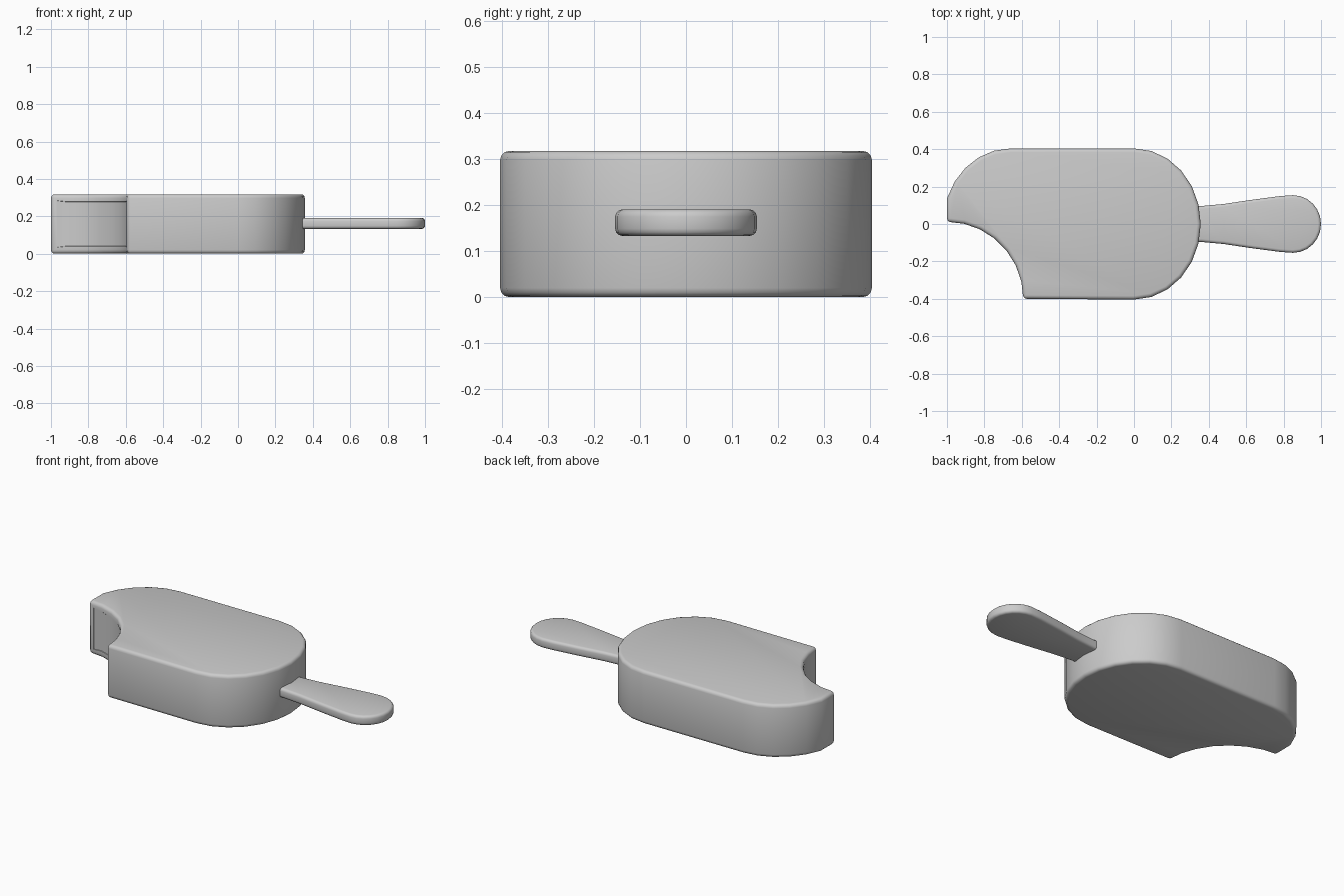
import bpy, bmesh
from math import sin, cos, radians

if "Cube" in bpy.data.objects:
    bpy.data.objects.remove(bpy.data.objects["Cube"], do_unlink=True)

grey = bpy.data.materials.new("plain_grey")
grey.use_nodes = True
colour = (0.6, 0.6, 0.6, 1)
grey.diffuse_color = colour
grey.node_tree.nodes["Principled BSDF"].inputs["Base Color"].default_value = colour


def arc(cx, cy, rx, ry, start, end, steps):
    angles = [radians(start + (end - start) * i / steps) for i in range(steps + 1)]
    return [(cx + rx * cos(a), cy + ry * sin(a)) for a in angles]


def rounded_slab(outline, bottom, top, radius):
    """Extrude an outline upward and round its sharp edges."""
    bm = bmesh.new()
    base = bm.faces.new([bm.verts.new((x, y, bottom)) for x, y in outline])
    raised = bmesh.ops.extrude_face_region(bm, geom=[base])["geom"]
    verts = [v for v in raised if isinstance(v, bmesh.types.BMVert)]
    bmesh.ops.translate(bm, verts=verts, vec=(0, 0, top - bottom))
    bmesh.ops.recalc_face_normals(bm, faces=bm.faces)
    sharp = [e for e in bm.edges if e.calc_face_angle() > radians(40)]
    bmesh.ops.bevel(bm, geom=sharp, offset=radius, segments=3,
                    profile=0.5, affect='EDGES', clamp_overlap=False)
    bm.normal_update()
    return bm


def finish(bm, name):
    mesh = bpy.data.meshes.new(name)
    bm.to_mesh(mesh)
    bm.free()
    mesh.materials.append(grey)
    obj = bpy.data.objects.new(name, mesh)
    bpy.context.collection.objects.link(obj)
    bpy.ops.object.select_all(action='DESELECT')
    obj.select_set(True)
    bpy.context.view_layer.objects.active = obj
    bpy.ops.object.shade_smooth_by_angle(angle=radians(35))


# Ice body: two rounded ends with a round bite out of the front left corner
body_outline = (arc(0, 0, 0.357, 0.404, -90, 90, 12)
                + arc(-0.66, 0, 0.361, 0.404, 90, 160, 5)
                + arc(-1, -0.4, 0.408, 0.412, 90, 0, 7))
body = rounded_slab(body_outline, 0, 0.318, 0.02)

# Shallow inset showing the filling inside the bite
bite = [f for f in body.faces if abs(f.normal.z) < 0.1 and f.calc_area() > 0.012
        and f.normal.x < -0.05 and f.normal.y < -0.05]
bmesh.ops.inset_region(body, faces=bite, thickness=0.02, depth=0)
bmesh.ops.inset_region(body, faces=bite, thickness=0.002, depth=-0.002)
finish(body, "ice_body")

# Stick: narrow neck flaring to a rounded paddle end
flare = [(0.28, 0.095), (0.36, 0.096), (0.48, 0.107), (0.62, 0.128), (0.78, 0.149)]
stick_outline = ([(x, -y) for x, y in flare]
                 + arc(0.85, 0, 0.15, 0.154, -90, 90, 12)
                 + flare[::-1])
finish(rounded_slab(stick_outline, 0.133, 0.191, 0.016), "stick")
